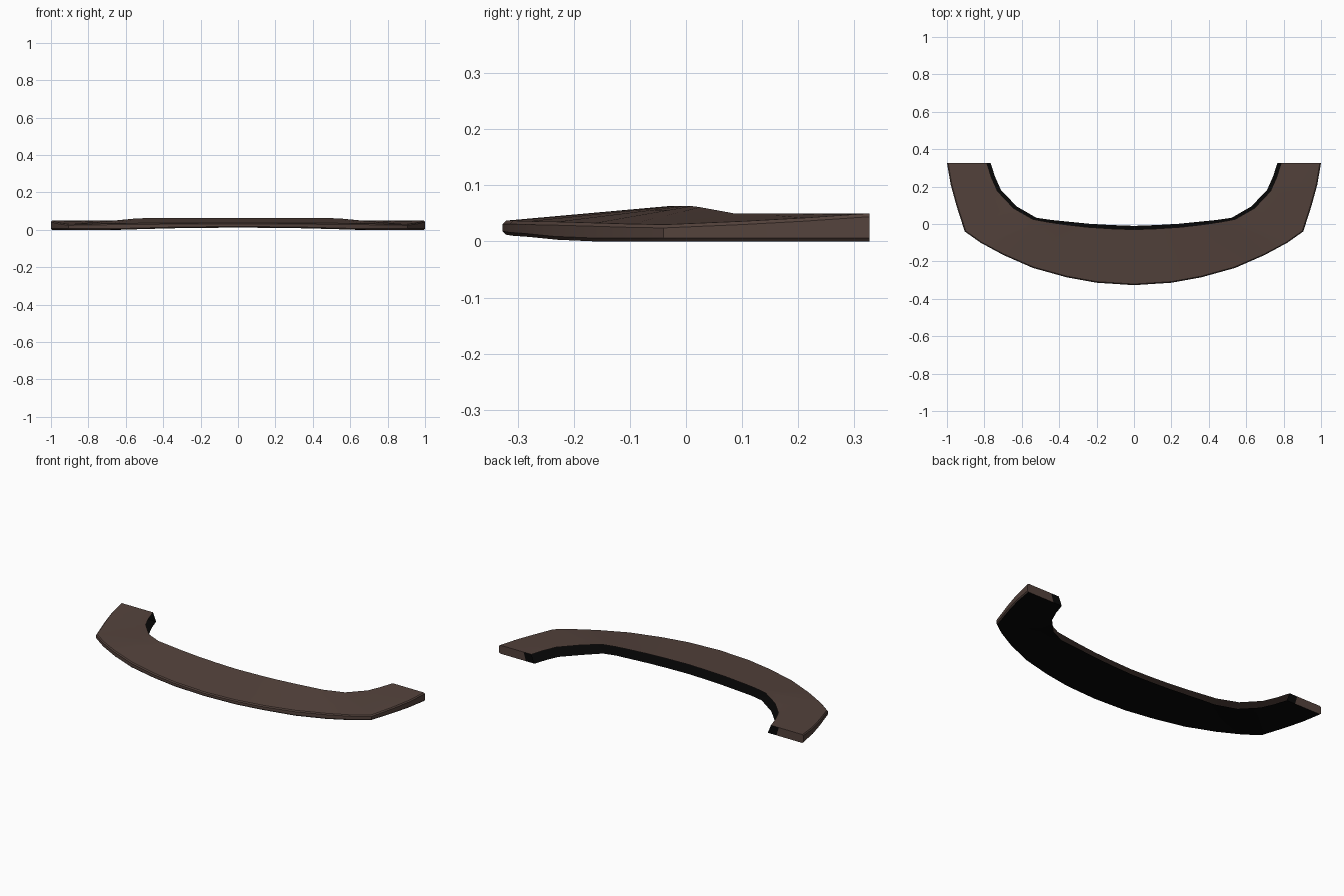
import bpy, bmesh, math
from mathutils import Vector

default = bpy.data.objects.get("Cube")
if default:
    bpy.data.objects.remove(default)


def make_material(name, colour):
    mat = bpy.data.materials.new(name)
    mat.use_nodes = True
    mat.diffuse_color = (*colour, 1)
    bsdf = mat.node_tree.nodes["Principled BSDF"]
    bsdf.inputs["Base Color"].default_value = (*colour, 1)
    bsdf.inputs["Roughness"].default_value = 0.8
    return mat


brown = make_material("dark brown", (0.088, 0.055, 0.045))
black = make_material("black", (0.002, 0.002, 0.002))
BROWN, BLACK = 0, 1

# Half outline from the centre to the end of the arm: outer and inner rim
outer_rim = [(0, -.327), (.2, -.314), (.36, -.285), (.54, -.235), (.7, -.165),
             (.82, -.1), (.905, -.04), (.95, .1), (.98, .21), (1, .327)]
inner_rim = [(0, -.03), (.13, -.025), (.25, -.017), (.37, -.003), (.46, .01),
             (.54, .025), (.645, .085), (.73, .175), (.763, .25), (.787, .327)]
outer_top = [.037, .037, .036, .035, .033, .031, .03, .036, .042, .05]
outer_base = [.012, .01, .008, .003] + [0] * 6
inner_top = [.063] * 5 + [.061] + [.05] * 4
inner_base = [.018] * 5 + [.014] + [0] * 4

LIP = 0.02      # how far the underside reaches past the top
BEVEL = 0.006   # softening of the outer edge
TRIM = 0.25     # share of the width with a black end


def section(i):
    """Open strip from the inner top edge, round the outside, to the inner base."""
    out, inn = Vector(outer_rim[i]), Vector(inner_rim[i])
    across = (inn - out).normalized()
    lip, soft = inn + across * LIP, out + across * BEVEL
    a = Vector((*inn, inner_top[i]))
    b = Vector((*soft, outer_top[i]))
    c = Vector((*out, outer_top[i] - BEVEL))
    d = Vector((*out, outer_base[i] + BEVEL))
    e = Vector((*soft, outer_base[i]))
    f = Vector((*lip, inner_base[i]))
    return [a, a.lerp(b, TRIM), b, c, d, e, f.lerp(e, TRIM), f]


# Loft the half body, leaving the inner side open
bm = bmesh.new()
rows = [[bm.verts.new(p) for p in section(i)] for i in range(len(outer_rim))]
strip_colours = [BROWN] * 5 + [BLACK] * 2
for near, far in zip(rows, rows[1:]):
    for k, colour in enumerate(strip_colours):
        face = bm.faces.new((near[k], near[k + 1], far[k + 1], far[k]))
        face.material_index = colour

# Close the end of the arm, with black at its inner part
end = rows[-1]
bm.faces.new(end[1:7]).material_index = BROWN
bm.faces.new((end[0], end[1], end[6], end[7])).material_index = BLACK
bm.normal_update()

mesh = bpy.data.meshes.new("curved_plate")
bm.to_mesh(mesh)
bm.free()
mesh.materials.append(brown)
mesh.materials.append(black)
plate = bpy.data.objects.new("curved_plate", mesh)
bpy.context.collection.objects.link(plate)

# Mirror to the other side
mirror = plate.modifiers.new("Mirror", "MIRROR")
mirror.use_clip = True

bpy.ops.object.select_all(action="DESELECT")
plate.select_set(True)
bpy.context.view_layer.objects.active = plate
bpy.ops.object.modifier_apply(modifier=mirror.name)
bpy.ops.object.shade_smooth_by_angle(angle=math.radians(30))
